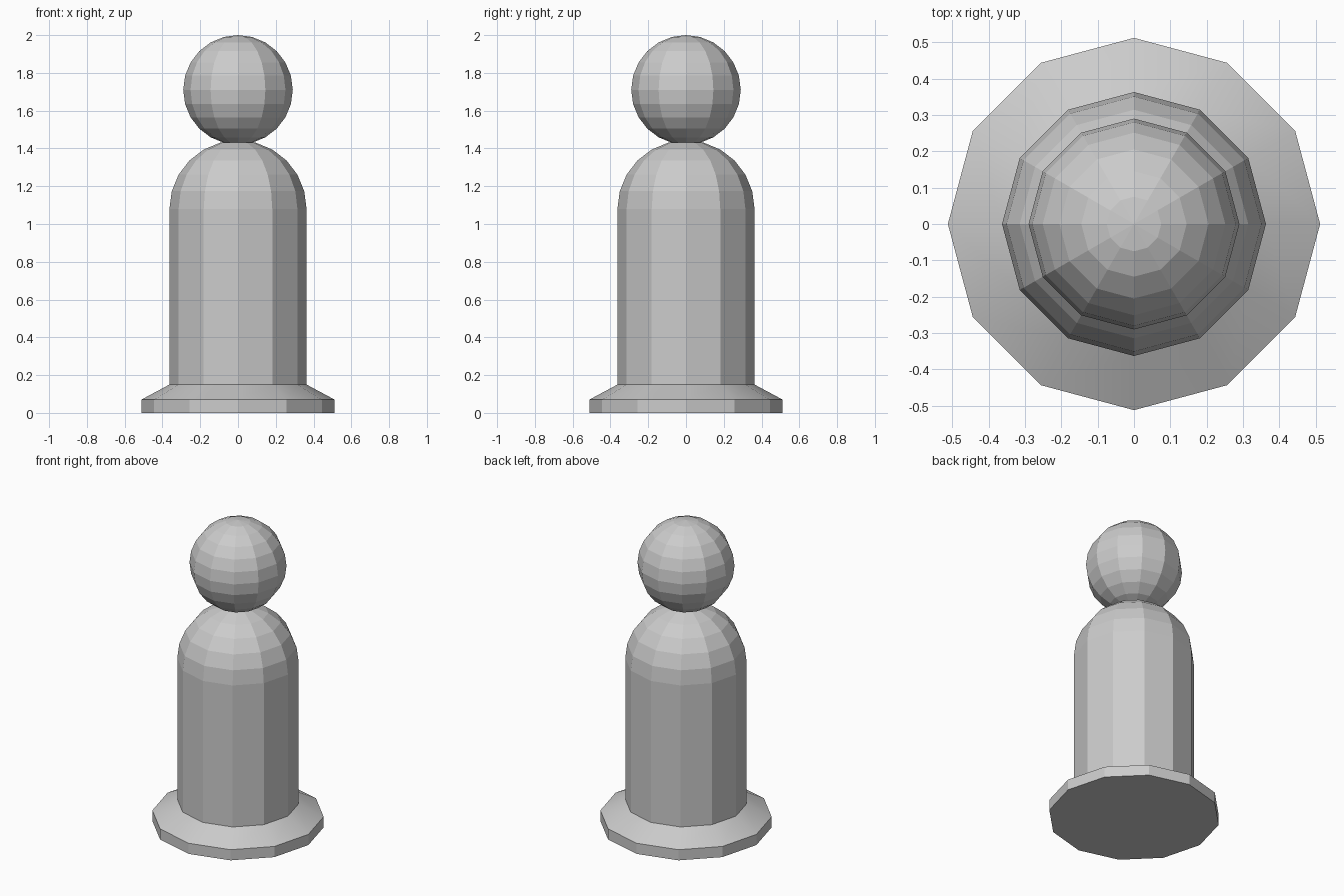
import bpy, bmesh
from math import sin, cos, pi, radians

if "Cube" in bpy.data.objects:
    bpy.data.objects.remove(bpy.data.objects["Cube"])

SIDES = 12


def lathe(name, profile):
    """Turn (radius, z) points around the z axis; radius 0 gives a single pole."""
    bm = bmesh.new()
    rings = []
    for r, z in profile:
        if r == 0:
            rings.append([bm.verts.new((0, 0, z))] * SIDES)
        else:
            rings.append([bm.verts.new((r * cos(2 * pi * i / SIDES),
                                        r * sin(2 * pi * i / SIDES), z))
                          for i in range(SIDES)])
    for low, high in zip(rings, rings[1:]):
        for i in range(SIDES):
            j = (i + 1) % SIDES
            corners = [low[i], low[j], high[j], high[i]]
            bm.faces.new(list(dict.fromkeys(corners)))
    mesh = bpy.data.meshes.new(name)
    bm.to_mesh(mesh)
    bm.free()
    obj = bpy.data.objects.new(name, mesh)
    bpy.context.collection.objects.link(obj)
    return obj


def arc(radius, centre_z, start_step):
    """Profile of a ball in 15 degree steps, from start_step up to the pole."""
    points = [(radius * cos(radians(15 * k)), centre_z + radius * sin(radians(15 * k)))
              for k in range(start_step, 6)]
    return points + [(0, centre_z + radius)]


# Base disc with a softly shaded sloping top
base = lathe("base", [(0, 0), (0.512, 0), (0.512, 0.07), (0.363, 0.15)])
bpy.context.view_layer.objects.active = base
base.select_set(True)
bpy.ops.object.shade_smooth_by_angle(angle=radians(25))
base.select_set(False)

# Faceted column with a domed shoulder, rising from the slope's inner rim
lathe("body", [(0.363, 0.15)] + arc(0.363, 1.08, 0))

# Faceted ball head
lathe("head", [(0, 1.42)] + arc(0.29, 1.71, -5))
